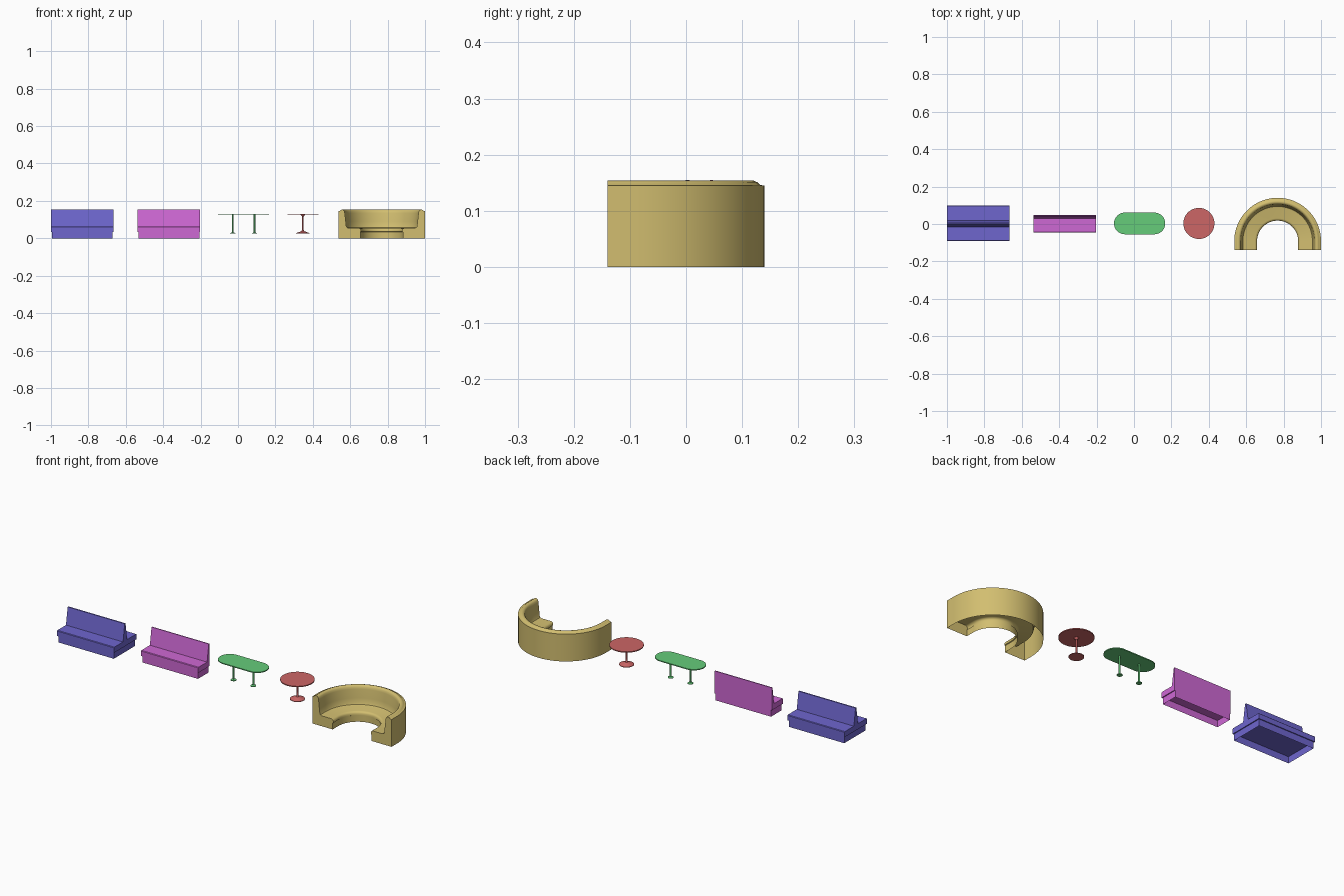
import bpy, bmesh, math

cube = bpy.data.objects.get("Cube")
if cube:
    bpy.data.objects.remove(cube, do_unlink=True)


def material(name, rgb):
    """Make a flat material from sRGB bytes."""
    lin = [((c / 255 + 0.055) / 1.055) ** 2.4 for c in rgb] + [1]
    m = bpy.data.materials.new(name)
    m.use_nodes = True
    m.diffuse_color = lin
    m.node_tree.nodes["Principled BSDF"].inputs["Base Color"].default_value = lin
    return m


BLUE = material("blue", (110, 102, 206))
MAGENTA = material("magenta", (206, 104, 212))
GREEN = material("green", (102, 204, 122))
RED = material("red", (204, 102, 102))
YELLOW = material("sand yellow", (210, 190, 112))


def finish(name, bm, mat, angle=35):
    bmesh.ops.recalc_face_normals(bm, faces=bm.faces)
    mesh = bpy.data.meshes.new(name)
    bm.to_mesh(mesh)
    bm.free()
    mesh.materials.append(mat)
    ob = bpy.data.objects.new(name, mesh)
    bpy.context.collection.objects.link(ob)
    bpy.ops.object.select_all(action='DESELECT')
    ob.select_set(True)
    bpy.context.view_layer.objects.active = ob
    bpy.ops.object.shade_smooth_by_angle(angle=math.radians(angle))
    return ob


def loft(bm, rings, closed):
    """Join matching rings of points with quads and cap both ends."""
    rows = [[bm.verts.new(p) for p in ring] for ring in rings]
    n = len(rows[0])
    for a, b in zip(rows, rows[1:]):
        for i in range(n if closed else n - 1):
            j = (i + 1) % n
            bm.faces.new((a[i], a[j], b[j], b[i]))
    bm.faces.new(rows[0])
    bm.faces.new(rows[-1])


def prism(name, profile, x0, x1, mat):
    """Extrude a y-z profile along x."""
    bm = bmesh.new()
    loft(bm, [[(x, y, z) for y, z in profile] for x in (x0, x1)], True)
    return finish(name, bm, mat)


def open_base(name, x0, x1, y0, y1, height, mat):
    """Plinth walls, open underneath."""
    bm = bmesh.new()
    corners = [(x0, y0), (x1, y0), (x1, y1), (x0, y1)]
    low = [bm.verts.new((x, y, 0)) for x, y in corners]
    high = [bm.verts.new((x, y, height)) for x, y in corners]
    for i in range(4):
        j = (i + 1) % 4
        bm.faces.new((low[i], low[j], high[j], high[i]))
    return finish(name, bm, mat)


def turned(name, profile, x, y, mat, steps=32):
    """Solid of revolution from (radius, z) points."""
    bm = bmesh.new()
    turn = [math.tau * i / steps for i in range(steps)]
    loft(bm, [[(x + r * math.cos(a), y + r * math.sin(a), z) for a in turn]
              for r, z in profile], True)
    return finish(name, bm, mat)


# Double-sided bench
SEAT_LOW, SEAT_TOP, TOP = 0.035, 0.064, 0.155
prism("double_bench_seat_and_back",
      [(-0.09, SEAT_LOW), (-0.09, 0.061), (-0.087, SEAT_TOP), (-0.015, SEAT_TOP),
       (-0.001, TOP), (0.006, TOP), (0.02, SEAT_TOP), (0.095, SEAT_TOP),
       (0.098, 0.061), (0.098, SEAT_LOW)], -1.0, -0.665, BLUE)
open_base("double_bench_base", -0.995, -0.67, -0.085, 0.093, SEAT_LOW, BLUE)

# Single-sided bench
prism("single_bench_seat_and_back",
      [(-0.045, SEAT_LOW), (-0.045, 0.061), (-0.042, SEAT_TOP), (0.029, SEAT_TOP),
       (0.043, TOP), (0.048, TOP), (0.048, SEAT_LOW)], -0.538, -0.202, MAGENTA)
open_base("single_bench_base", -0.533, -0.207, -0.04, 0.048, SEAT_LOW, MAGENTA)

# Long table: stadium top on two pedestals
TABLE_Y, TABLE_LOW, TABLE_TOP, FLOOR = 0.003, 0.126, 0.131, 0.025
table_x, end_r, half = 0.03, 0.058, 0.079
outline = []
for side in (1, -1):
    for i in range(17):
        a = math.pi * (i / 16 - 0.5)
        outline.append((table_x + side * (half + end_r * math.cos(a)),
                        TABLE_Y + side * end_r * math.sin(a)))
bm = bmesh.new()
loft(bm, [[(x, y, z) for x, y in outline] for z in (TABLE_LOW, TABLE_TOP)], True)
finish("long_table_top", bm, GREEN)
for label, x in (("right", -0.028), ("left", 0.088)):
    turned(f"long_table_leg_{label}",
           [(0.014, FLOOR), (0.014, 0.028), (0.0045, 0.031), (0.0045, TABLE_LOW)],
           x, TABLE_Y, GREEN, 20)

# Round table
round_x = 0.347
turned("round_table_top", [(0.083, TABLE_LOW), (0.083, TABLE_TOP)],
       round_x, TABLE_Y, RED, 48)
turned("round_table_pedestal",
       [(0.036, FLOOR), (0.036, 0.028), (0.018, 0.034), (0.007, 0.039),
        (0.0045, 0.044), (0.0045, 0.117), (0.012, TABLE_LOW)],
       round_x, TABLE_Y, RED)

# Curved booth: L-shaped section swept round a half circle, open underneath
section = [(0.232, 0), (0.232, 0.145), (0.224, 0.146), (0.219, 0.151),
           (0.212, 0.154), (0.204, 0.152), (0.199, 0.146), (0.197, 0.135),
           (0.192, 0.09), (0.189, 0.064), (0.186, 0.058), (0.178, 0.055),
           (0.122, 0.055), (0.114, 0.052), (0.11, 0.045), (0.11, 0.036),
           (0.114, 0.034), (0.114, 0)]
booth_x, booth_y, front_y = 0.768, -0.092, -0.14
stations = [(1, 0, front_y)]
for i in range(41):
    a = math.pi * i / 40
    stations.append((math.cos(a), math.sin(a), booth_y))
stations.append((-1, 0, front_y))
bm = bmesh.new()
loft(bm, [[(booth_x + r * c, y + r * s, z) for r, z in section]
          for c, s, y in stations], False)
finish("curved_booth", bm, YELLOW, 40)
